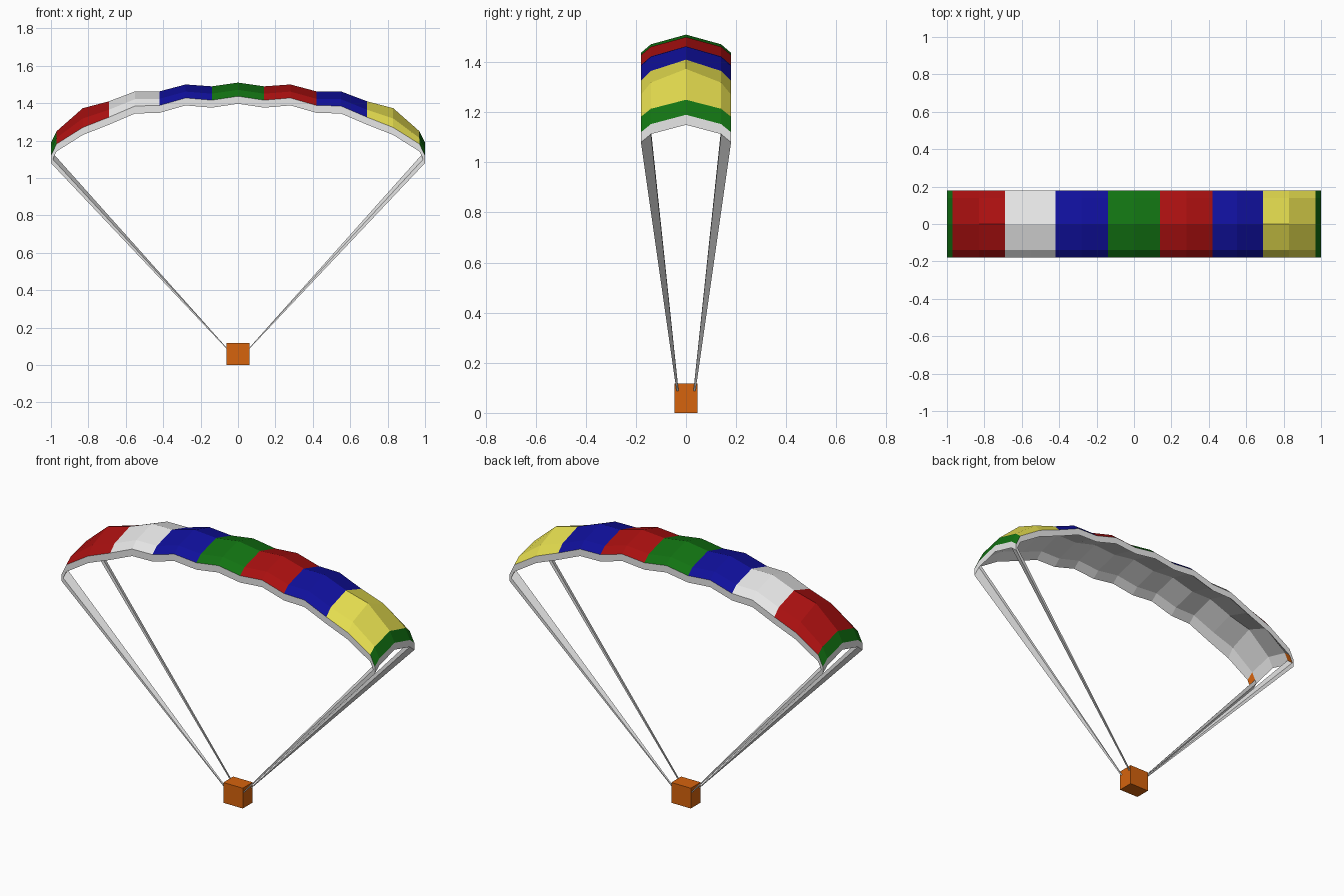
import bpy
import bmesh
from mathutils import Vector

cube = bpy.data.objects.get("Cube")
if cube:
    bpy.data.objects.remove(cube, do_unlink=True)


def material(name, rgb):
    mat = bpy.data.materials.new(name)
    mat.use_nodes = True
    mat.diffuse_color = (*rgb, 1)
    mat.node_tree.nodes["Principled BSDF"].inputs["Base Color"].default_value = (*rgb, 1)
    return mat


WHITE, RED, BLUE, GREEN, YELLOW, ORANGE = range(6)
materials = [
    material("white", (0.8, 0.8, 0.8)),
    material("red", (0.4, 0.005, 0.005)),
    material("blue", (0.005, 0.005, 0.33)),
    material("green", (0.006, 0.17, 0.006)),
    material("yellow", (0.8, 0.74, 0.08)),
    material("orange", (0.67, 0.125, 0.004)),
]


def finish(name, bm, mats):
    bmesh.ops.recalc_face_normals(bm, faces=bm.faces)
    mesh = bpy.data.meshes.new(name)
    bm.to_mesh(mesh)
    bm.free()
    for mat in mats:
        mesh.materials.append(mat)
    obj = bpy.data.objects.new(name, mesh)
    bpy.context.collection.objects.link(obj)
    return obj


# Canopy half profile from centre to tip: x, ridge height, edge height
half = [(0, 1.51, 1.437), (0.14, 1.49, 1.416), (0.28, 1.50, 1.428),
        (0.42, 1.463, 1.388), (0.55, 1.463, 1.385), (0.69, 1.41, 1.325),
        (0.83, 1.373, 1.27), (0.97, 1.25, 1.182), (1.0, 1.19, 1.12)]
stations = [(-x, r, e) for x, r, e in reversed(half[1:])] + half
rows = [(-0.18, 0), (-0.14, 0.47), (0, 1), (0.14, 0.47), (0.18, 0)]
THICK = 0.04
panels = [GREEN, RED, WHITE, BLUE, GREEN, RED, BLUE, YELLOW, GREEN]

# Canopy: coloured top skin, white underside and rim
bm = bmesh.new()
top = [[bm.verts.new((x, y, e + (r - e) * t)) for y, t in rows] for x, r, e in stations]
under = [[bm.verts.new(v.co - Vector((0, 0, THICK))) for v in line] for line in top]
cols, last = len(stations) - 1, len(rows) - 1


def quad(a, b, c, d, color):
    bm.faces.new((a, b, c, d)).material_index = color


for i in range(cols):
    for j in range(last):
        corner = i in (0, cols - 1) and j in (0, last - 1)
        quad(top[i][j], top[i + 1][j], top[i + 1][j + 1], top[i][j + 1], panels[(i + 1) // 2])
        quad(under[i][j], under[i][j + 1], under[i + 1][j + 1], under[i + 1][j],
             ORANGE if corner else WHITE)
    for j in (0, last):
        quad(top[i][j], under[i][j], under[i + 1][j], top[i + 1][j], WHITE)
for i in (0, cols):
    for j in range(last):
        quad(top[i][j], top[i][j + 1], under[i][j + 1], under[i][j], WHITE)
finish("canopy", bm, materials)


# Straps: tapered bars from the canopy corners to the box
def strap(name, sx, sy):
    bm = bmesh.new()
    upper = [(1.0, 0.18, 1.08), (1.0, 0.14, 1.113), (0.99, 0.14, 1.133), (0.99, 0.18, 1.10)]
    lower = [(0.062, 0.038, 0.088), (0.062, 0.03, 0.088),
             (0.06, 0.03, 0.092), (0.06, 0.038, 0.092)]
    a, b = [[bm.verts.new((x * sx, y * sy, z)) for x, y, z in ring] for ring in (upper, lower)]
    bm.faces.new(a)
    bm.faces.new(b)
    for k in range(4):
        n = (k + 1) % 4
        bm.faces.new((a[k], a[n], b[n], b[k]))
    finish(name, bm, [materials[WHITE]])


for side, sx in (("left", 1), ("right", -1)):
    for end, sy in (("front", -1), ("back", 1)):
        strap(f"{end}_{side}_strap", sx, sy)

# Hanging cargo box
bm = bmesh.new()
bmesh.ops.create_cube(bm, size=1)
for v in bm.verts:
    v.co = Vector((v.co.x * 0.124, v.co.y * 0.09, (v.co.z + 0.5) * 0.117))
finish("cargo_box", bm, [materials[ORANGE]])
